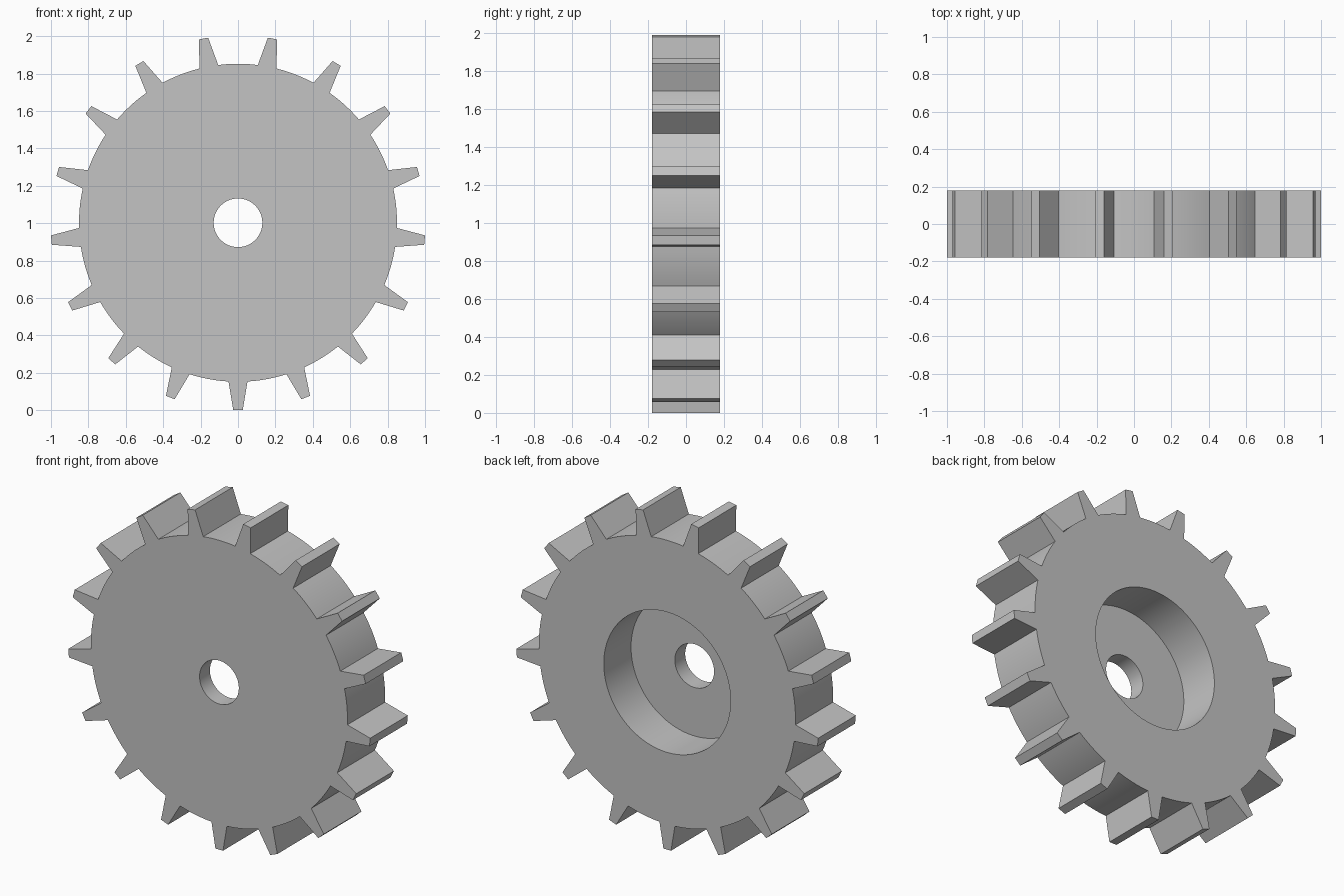
import bpy, bmesh
from math import sin, cos, pi, atan2, hypot, radians

if "Cube" in bpy.data.objects:
    bpy.data.objects.remove(bpy.data.objects["Cube"], do_unlink=True)

TEETH = 17
HALF = 0.178        # half thickness
CENTRE = 1.002      # axle height, also the tooth tip radius
ROOT_R, ROOT_W = 0.85, 0.051
TIP_W = 0.025
BORE_R, HOLE_R = 0.42, 0.13
FLOOR_Y = -0.08
ARC_STEPS = 9
pitch = 2 * pi / TEETH

# Plain metal colour
metal = bpy.data.materials.new("grey metal")
metal.use_nodes = True
colour = (0.55, 0.55, 0.55, 1)
metal.diffuse_color = colour
metal.node_tree.nodes["Principled BSDF"].inputs["Base Color"].default_value = colour

# Toothed outline as (angle, radius), first tooth pointing straight down
root_a = atan2(ROOT_W, ROOT_R)
tip_a, tip_r = atan2(TIP_W, CENTRE), hypot(TIP_W, CENTRE)
outline = []
for i in range(TEETH):
    a = i * pitch
    outline += [(a - tip_a, tip_r), (a + tip_a, tip_r)]
    gap = pitch - 2 * root_a
    outline += [(a + root_a + gap * k / ARC_STEPS, ROOT_R) for k in range(ARC_STEPS + 1)]

bm = bmesh.new()


def ring(y, radius=None):
    """Ring of vertices: toothed outline, or a circle when a radius is given."""
    return [bm.verts.new(((radius or r) * sin(a), y, CENTRE - (radius or r) * cos(a)))
            for a, r in outline]


# Rim, back face, wide recess, recess floor, axle hole and front face
rings = [ring(-HALF), ring(HALF), ring(HALF, BORE_R), ring(FLOOR_Y, BORE_R),
         ring(FLOOR_Y, HOLE_R), ring(-HALF, HOLE_R)]
n = len(outline)
for j, lower in enumerate(rings):
    upper = rings[(j + 1) % len(rings)]
    for i in range(n):
        k = (i + 1) % n
        bm.faces.new((lower[i], lower[k], upper[k], upper[i]))
bmesh.ops.recalc_face_normals(bm, faces=bm.faces)

mesh = bpy.data.meshes.new("sprocket_wheel")
bm.to_mesh(mesh)
bm.free()
mesh.materials.append(metal)
wheel = bpy.data.objects.new("sprocket_wheel", mesh)
bpy.context.collection.objects.link(wheel)

# Smooth round walls, crisp tooth edges
bpy.ops.object.select_all(action="DESELECT")
wheel.select_set(True)
bpy.context.view_layer.objects.active = wheel
bpy.ops.object.shade_smooth_by_angle(angle=radians(25))
